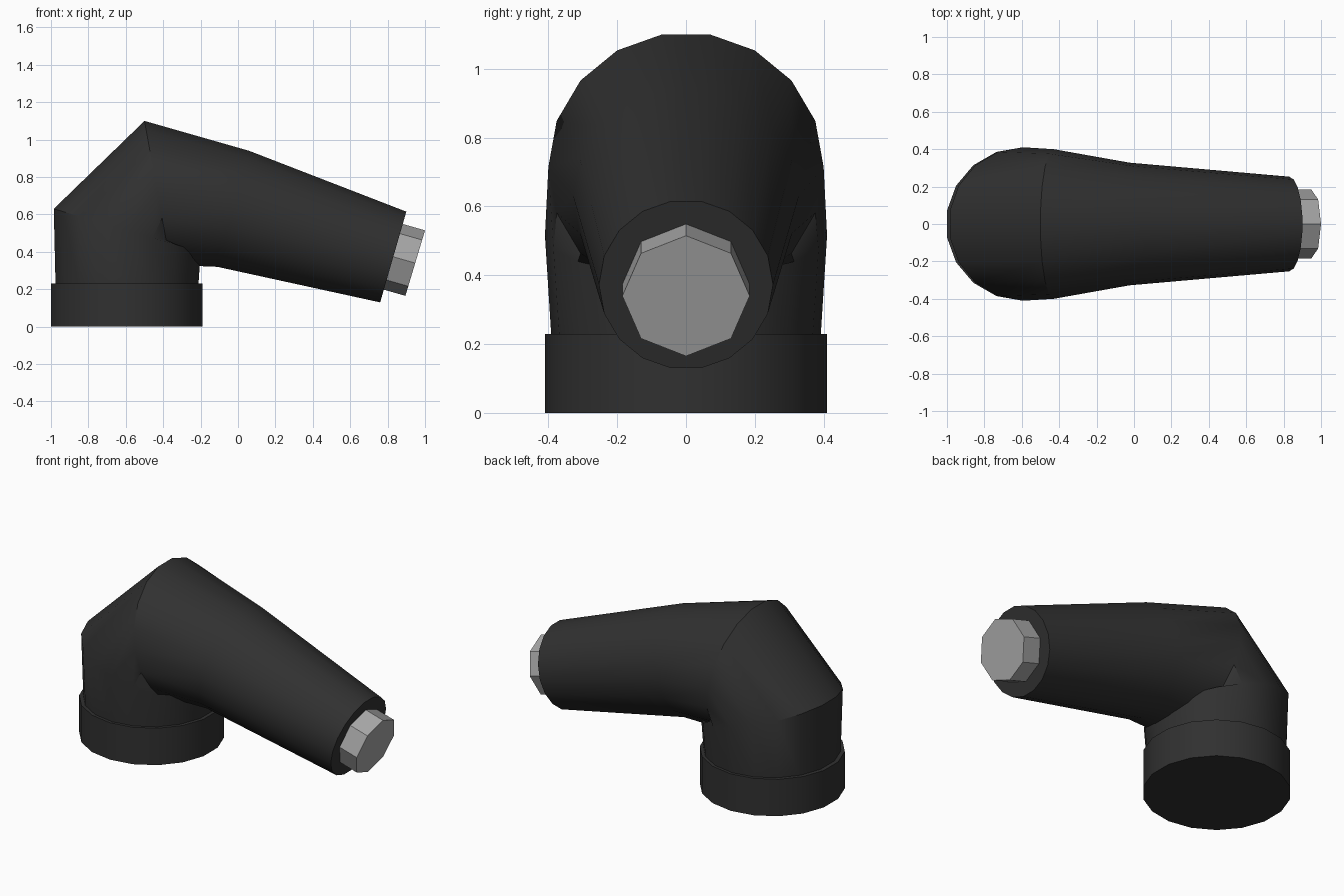
import bpy, bmesh, math
from mathutils import Vector

if "Cube" in bpy.data.objects:
    bpy.data.objects.remove(bpy.data.objects["Cube"])


def material(name, value):
    m = bpy.data.materials.new(name)
    m.diffuse_color = (value, value, value, 1)
    m.use_nodes = True
    m.node_tree.nodes["Principled BSDF"].inputs["Base Color"].default_value = m.diffuse_color
    return m


def swept_tube(name, rings, sides, offset, mat, smooth):
    """Each ring: its two extreme points in the xz plane (outer, inner) and half width in y."""
    bm = bmesh.new()
    loops = []
    for (x0, z0), (x1, z1), half_y in rings:
        centre = Vector(((x0 + x1) / 2, 0, (z0 + z1) / 2))
        up = Vector(((x0 - x1) / 2, 0, (z0 - z1) / 2)) / math.cos(offset)
        loop = []
        for i in range(sides):
            a = offset + i * 2 * math.pi / sides
            loop.append(bm.verts.new(centre + up * math.cos(a) + Vector((0, half_y * math.sin(a), 0))))
        loops.append(loop)
    for a, b in zip(loops, loops[1:]):
        for i in range(sides):
            j = (i + 1) % sides
            bm.faces.new((a[i], b[i], b[j], a[j]))
    bm.faces.new(loops[0])
    bm.faces.new(loops[-1][::-1])
    bmesh.ops.recalc_face_normals(bm, faces=bm.faces)
    mesh = bpy.data.meshes.new(name)
    bm.to_mesh(mesh)
    bm.free()
    mesh.materials.append(mat)
    ob = bpy.data.objects.new(name, mesh)
    bpy.context.collection.objects.link(ob)
    if smooth:
        bpy.ops.object.select_all(action='DESELECT')
        ob.select_set(True)
        bpy.context.view_layer.objects.active = ob
        bpy.ops.object.shade_smooth_by_angle(angle=math.radians(30))
    return ob


black = material("black rubber", 0.03)
grey = material("grey metal", 0.38)
ten = math.radians(10)

# base collar
swept_tube("base_collar", [((-1.0, 0), (-0.19, 0), 0.41),
                           ((-1.0, 0.23), (-0.19, 0.23), 0.41)], 18, ten, black, True)

# bent elbow and tapering arm
swept_tube("elbow_arm", [((-0.975, 0.2), (-0.213, 0.2), 0.39),
                         ((-0.985, 0.63), (-0.2, 0.40), 0.41),
                         ((-0.5, 1.10), (-0.36, 0.33), 0.40),
                         ((0.06, 0.94), (-0.11, 0.32), 0.328),
                         ((0.9, 0.615), (0.76, 0.13), 0.253)], 18, ten, black, True)

# octagonal metal tip
swept_tube("tip", [((0.86, 0.555), (0.755, 0.205), 0.185),
                   ((1.0, 0.515), (0.895, 0.165), 0.185)], 8, 0, grey, False)
